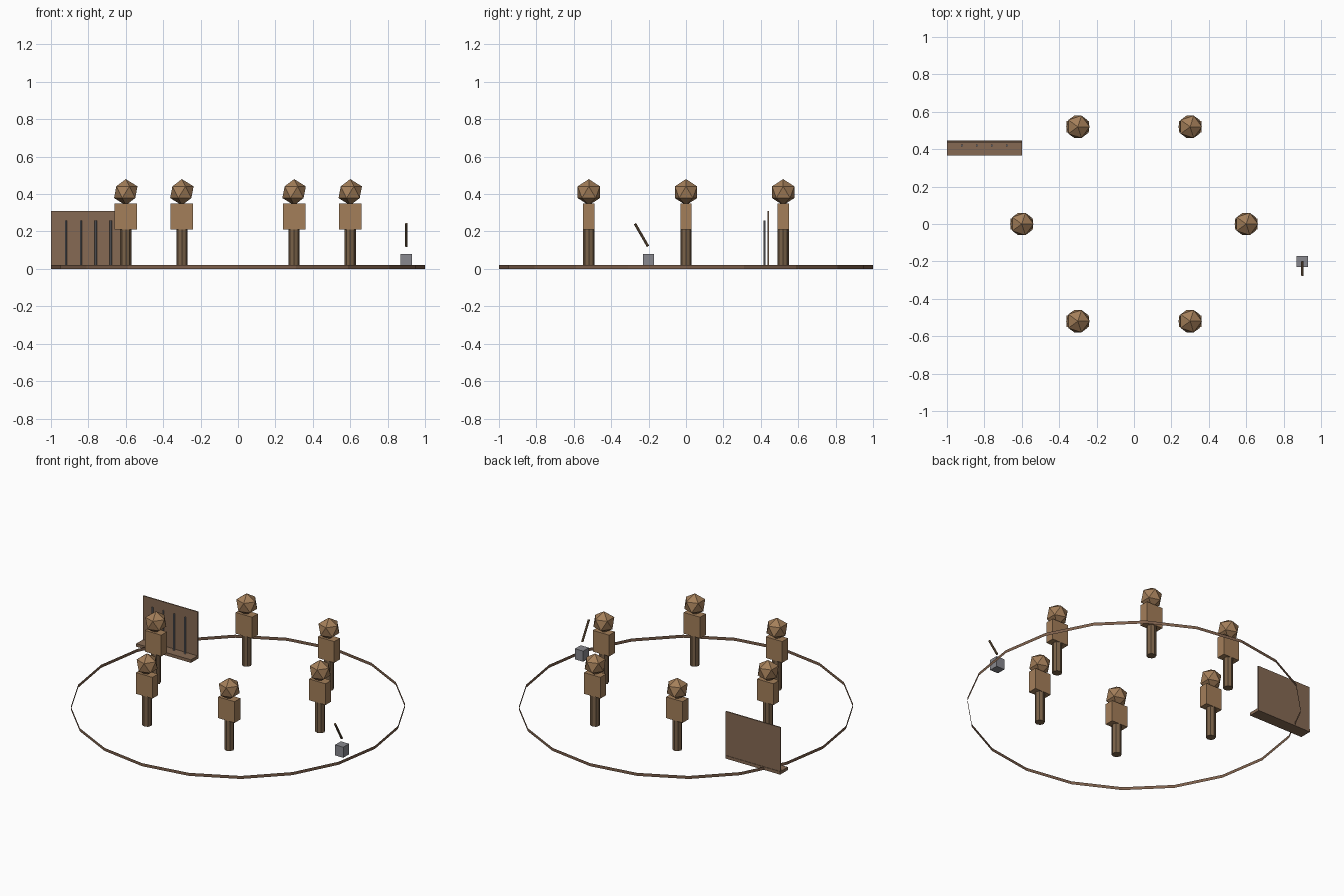
import bpy, bmesh, math
from mathutils import Matrix, Vector

if "Cube" in bpy.data.objects:
    bpy.data.objects.remove(bpy.data.objects["Cube"])


def srgb(r, g, b):
    def lin(c):
        c /= 255
        return c / 12.92 if c <= 0.04045 else ((c + 0.055) / 1.055) ** 2.4
    return (lin(r), lin(g), lin(b), 1)


def material(name, rgb):
    m = bpy.data.materials.new(name)
    m.diffuse_color = srgb(*rgb)
    m.use_nodes = True
    m.node_tree.nodes["Principled BSDF"].inputs["Base Color"].default_value = m.diffuse_color
    return m


TAN = material("tan_wood", (164, 127, 90))
BROWN = material("brown_wood", (134, 106, 84))
DARK = material("dark_wood", (122, 98, 73))
RING = material("rim_brown", (124, 95, 75))
GREY = material("grey_metal", (136, 136, 142))


def finish(bm, name, mat):
    mesh = bpy.data.meshes.new(name)
    bm.to_mesh(mesh)
    bm.free()
    mesh.materials.append(mat)
    ob = bpy.data.objects.new(name, mesh)
    bpy.context.collection.objects.link(ob)
    return ob


def box(name, lo, hi, mat):
    lo, hi = Vector(lo), Vector(hi)
    bm = bmesh.new()
    m = Matrix.Translation((lo + hi) / 2) @ Matrix.Diagonal((*(hi - lo), 1))
    bmesh.ops.create_cube(bm, size=1, matrix=m)
    return finish(bm, name, mat)


def cylinder(name, centre, radius, length, sides, mat, tilt=0, caps=True):
    bm = bmesh.new()
    m = Matrix.Translation(centre) @ Matrix.Rotation(tilt, 4, 'X')
    bmesh.ops.create_cone(bm, cap_ends=caps, segments=sides, radius1=radius,
                          radius2=radius, depth=length, matrix=m)
    return finish(bm, name, mat)


# Open boundary ring of twenty flat sides
cylinder("boundary_ring", (0, 0, 0.01), 1.0, 0.02, 20, RING, caps=False)

# Six simple figures standing in a circle
for i in range(6):
    a = i * math.pi / 3
    x, y = 0.6 * math.cos(a), 0.6 * math.sin(a)
    cylinder(f"figure_legs_{i}", (x, y, 0.11), 0.03, 0.2, 8, DARK)
    box(f"figure_body_{i}", (x - 0.06, y - 0.03, 0.21), (x + 0.06, y + 0.03, 0.35), TAN)
    bm = bmesh.new()
    bmesh.ops.create_icosphere(bm, subdivisions=1, radius=0.07,
                               matrix=Matrix.Translation((x, y, 0.41)))
    finish(bm, f"figure_head_{i}", TAN)

# Rack: base shelf, back board and upright rods
box("rack_base", (-1.0, 0.366, 0.0), (-0.6, 0.446, 0.02), BROWN)
box("rack_board", (-1.0, 0.435, 0.01), (-0.6, 0.443, 0.31), BROWN)
for i in range(4):
    cylinder(f"rack_rod_{i}", (-0.92 + 0.08 * i, 0.42, 0.14), 0.006, 0.24, 8, GREY)

# Small block with a tilted stick above it
box("block", (0.87, -0.23, 0.01), (0.93, -0.17, 0.08), GREY)
cylinder("tilted_stick", (0.9, -0.238, 0.181), 0.007, 0.14, 8, DARK, tilt=math.radians(30))
